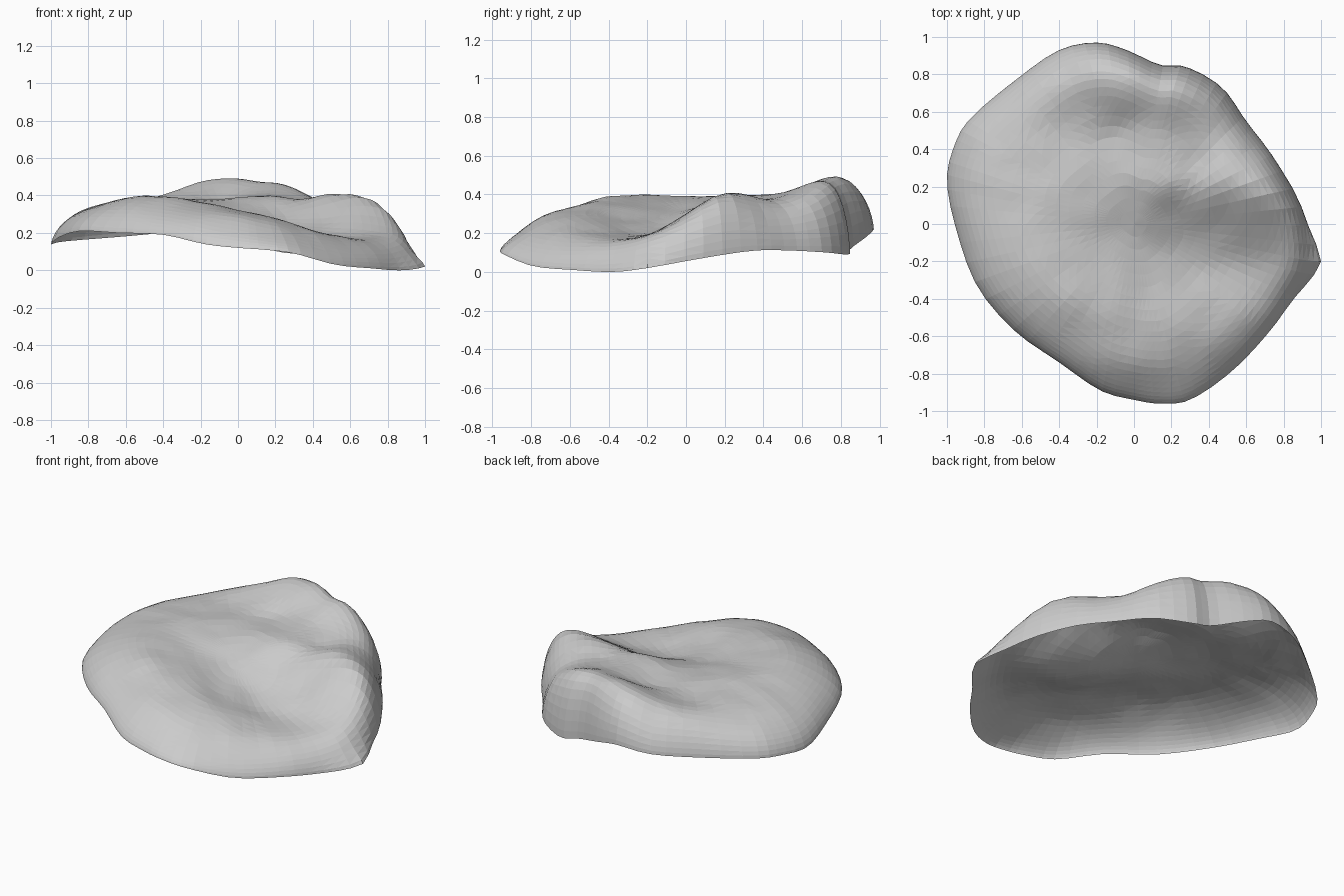
import bpy
import bmesh
from math import log, sin, pi
from mathutils import Vector, noise

cube = bpy.data.objects.get("Cube")
if cube:
    bpy.data.objects.remove(cube, do_unlink=True)

SEGMENTS = 72
RINGS = 22

# Open rim of the shell, counter-clockwise, in hundredths
RIM = [
    (94, -20, 2), (90, 8, 7), (75, 35, 11), (60, 55, 11), (47, 73, 10),
    (28, 84, 9), (14, 85, 12), (-4, 93, 18), (-20, 97, 22), (-40, 93, 20),
    (-62, 78, 18), (-87, 57, 16), (-96, 42, 15), (-100, 23, 14),
    (-95, -3, 18), (-84, -33, 21), (-64, -57, 20), (-40, -74, 19),
    (-18, -89, 14), (0, -94, 12), (14, -96, 11), (30, -94, 9),
    (52, -79, 3), (72, -58, 1), (86, -38, 0),
]

# Heights of the humps, hollows and trough of the top, in hundredths
LEFT_HUMP = [(-88, 25, 33), (-78, 50, 34), (-70, 0, 37), (-50, 20, 39),
             (-55, -20, 40), (-40, -35, 40), (-72, -30, 36)]
BACK_RIDGE = [(-45, 75, 41), (-20, 82, 49), (0, 80, 53), (25, 72, 50),
              (-5, 93, 50), (-40, 89, 40), (-35, 55, 38), (-8, 50, 38),
              (10, 62, 45), (12, 45, 40), (-20, 30, 38), (0, 22, 38),
              (20, 23, 40)]
RIGHT_HUMP = [(43, 62, 41), (32, 34, 37), (47, 27, 41), (62, 20, 41),
              (75, 15, 39), (67, 42, 34), (86, 12, 34)]
TROUGH = [(-25, -10, 35), (0, -14, 29), (20, -18, 23), (40, -22, 19),
          (62, -25, 18), (85, -25, 20), (20, 5, 31), (45, 0, 28), (72, 0, 30)]
FRONT_LIP = [(-20, -48, 37), (0, -36, 31), (0, -58, 33), (20, -56, 29),
             (40, -50, 23), (60, -48, 20), (-35, -65, 35), (0, -75, 32),
             (30, -75, 25), (15, -93, 24)]


def hundredths(points):
    return [Vector(p) / 100 for p in points]


rim = hundredths(RIM)
controls = hundredths(LEFT_HUMP + BACK_RIDGE + RIGHT_HUMP + TROUGH + FRONT_LIP)


def basis(x, y):
    """Thin plate terms for a point: one for each control, then a plane."""
    squares = [(c.x - x) ** 2 + (c.y - y) ** 2 for c in controls]
    return [q * log(q) if q > 0 else 0.0 for q in squares] + [1.0, x, y]


def solve(rows):
    """Gaussian elimination of rows whose last entry is the right side."""
    n = len(rows)
    for i in range(n):
        pivot = max(range(i, n), key=lambda k: abs(rows[k][i]))
        rows[i], rows[pivot] = rows[pivot], rows[i]
        rows[i] = [v / rows[i][i] for v in rows[i]]
        for k in range(n):
            if k != i:
                factor = rows[k][i]
                rows[k] = [a - factor * b for a, b in zip(rows[k], rows[i])]
    return [row[-1] for row in rows]


# Fit a smooth sheet through the control heights
system = [basis(c.x, c.y) + [c.z] for c in controls]
for plane_term in ([1.0 for c in controls], [c.x for c in controls],
                   [c.y for c in controls]):
    system.append(plane_term + [0.0] * 4)
weights = solve(system)


def top_height(x, y):
    height = sum(w * b for w, b in zip(weights, basis(x, y)))
    return min(max(height, 0.15), 0.54)


def rim_point(t):
    """Point on the closed rim curve, t from 0 to 1."""
    n = len(rim)
    i = int(t * n)
    f = t * n - i
    a, b, c, d = (rim[(i + k) % n] for k in (-1, 0, 1, 2))
    return b + 0.5 * f * (c - a + f * (2 * a - 5 * b + 4 * c - d
                                      + f * (3 * (b - c) + d - a)))


# Shell surface: rings running from the middle out to the rim
bm = bmesh.new()
centre = bm.verts.new((0, 0, top_height(0, 0)))
rings = []
for r in range(1, RINGS + 1):
    s = sin(r / RINGS * pi / 2)
    ring = []
    for k in range(SEGMENTS):
        edge = rim_point(k / SEGMENTS)
        x, y = edge.x * s, edge.y * s
        # The back and left walls are steeper than the front
        steepness = 9 + 4 * edge.y + 6 * max(0, edge.x - abs(edge.y))
        rise = (1 - s ** steepness) ** 0.65
        z = edge.z + (top_height(x, y) - edge.z) * rise
        z += 0.009 * noise.noise(Vector((x * 6, y * 6, 0))) * rise
        if x > 0:
            # Pointed flare at the foot of the left wall
            x += 0.06 * s ** 70 * max(0, 1 - abs(y + 0.2) / 0.22)
        ring.append(bm.verts.new((x, y, z)))
    rings.append(ring)

for k in range(SEGMENTS):
    n = (k + 1) % SEGMENTS
    bm.faces.new((centre, rings[0][k], rings[0][n]))
    for inner, outer in zip(rings, rings[1:]):
        bm.faces.new((inner[k], outer[k], outer[n], inner[n]))
bmesh.ops.triangulate(bm, faces=bm.faces[:])

mesh = bpy.data.meshes.new("rock_shell")
bm.to_mesh(mesh)
bm.free()
shell = bpy.data.objects.new("rock_shell", mesh)
bpy.context.collection.objects.link(shell)

# Plain grey stone
stone = bpy.data.materials.new("pale_grey")
stone.use_nodes = True
colour = (0.6, 0.6, 0.6, 1)
stone.diffuse_color = colour
stone.node_tree.nodes["Principled BSDF"].inputs["Base Color"].default_value = colour
mesh.materials.append(stone)
